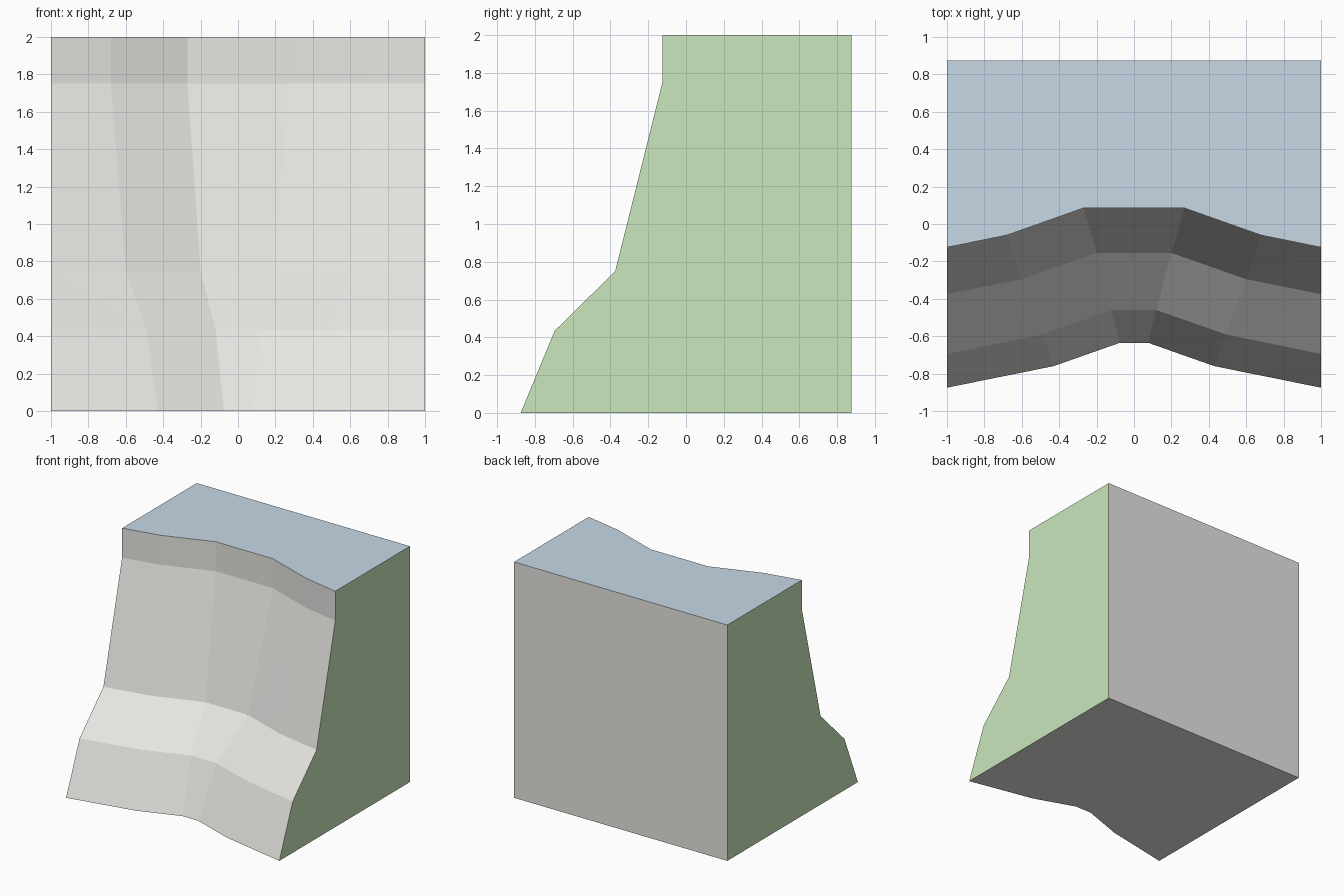
import bpy
import bmesh

cube = bpy.data.objects.get("Cube")
if cube:
    bpy.data.objects.remove(cube, do_unlink=True)


def make_material(name, rgb):
    mat = bpy.data.materials.new(name)
    mat.use_nodes = True
    colour = (*rgb, 1.0)
    mat.diffuse_color = colour
    mat.node_tree.nodes["Principled BSDF"].inputs["Base Color"].default_value = colour
    return mat


ROCK, SIDE, TOP = range(3)
materials = [
    make_material("pale_rock", (0.80, 0.79, 0.76)),
    make_material("green_side", (0.60, 0.81, 0.51)),
    make_material("blue_top", (0.57, 0.69, 0.80)),
]

# Half of the cliff front at each height: (x, y) from the edge to the gully
BACK = 0.875
lip = [(1, -0.125), (0.68, -0.06), (0.27, 0.085)]
levels = [
    (0.0, [(1, -0.875), (0.43, -0.76), (0.075, -0.635)]),
    (0.435, [(1, -0.695), (0.49, -0.59), (0.12, -0.46)]),
    (0.75, [(1, -0.375), (0.60, -0.295), (0.20, -0.155)]),
    (1.75, lip),
    (2.0, lip),
]

bm = bmesh.new()

# Cliff rows, mirrored across x
rows = []
for z, half in levels:
    points = [(-x, y) for x, y in half] + half[::-1]
    rows.append([bm.verts.new((x, y, z)) for x, y in points])

# Front faces, with mirrored diagonals on the bent panels
for low, high in zip(rows, rows[1:]):
    last = len(low) - 1
    for i in range(last):
        a, b, c, d = low[i], low[i + 1], high[i + 1], high[i]
        if 2 * i + 1 == last:
            bm.faces.new((a, b, c, d))
        elif 2 * i < last:
            bm.faces.new((a, b, d))
            bm.faces.new((b, c, d))
        else:
            bm.faces.new((a, b, c))
            bm.faces.new((a, c, d))

# Flat back, base, top and sides
base_l, base_r, top_l, top_r = [
    bm.verts.new((x, BACK, z)) for z in (0, 2) for x in (-1, 1)
]
bm.faces.new((base_r, base_l, top_l, top_r))
bm.faces.new(rows[0] + [base_r, base_l])
bm.faces.new(rows[-1] + [top_r, top_l]).material_index = TOP
for column, base, top in ((0, base_l, top_l), (-1, base_r, top_r)):
    outline = [row[column] for row in rows]
    bm.faces.new(outline + [top, base]).material_index = SIDE

bmesh.ops.recalc_face_normals(bm, faces=bm.faces[:])
mesh = bpy.data.meshes.new("cliff_block")
bm.to_mesh(mesh)
bm.free()
for mat in materials:
    mesh.materials.append(mat)
cliff = bpy.data.objects.new("cliff_block", mesh)
bpy.context.collection.objects.link(cliff)
